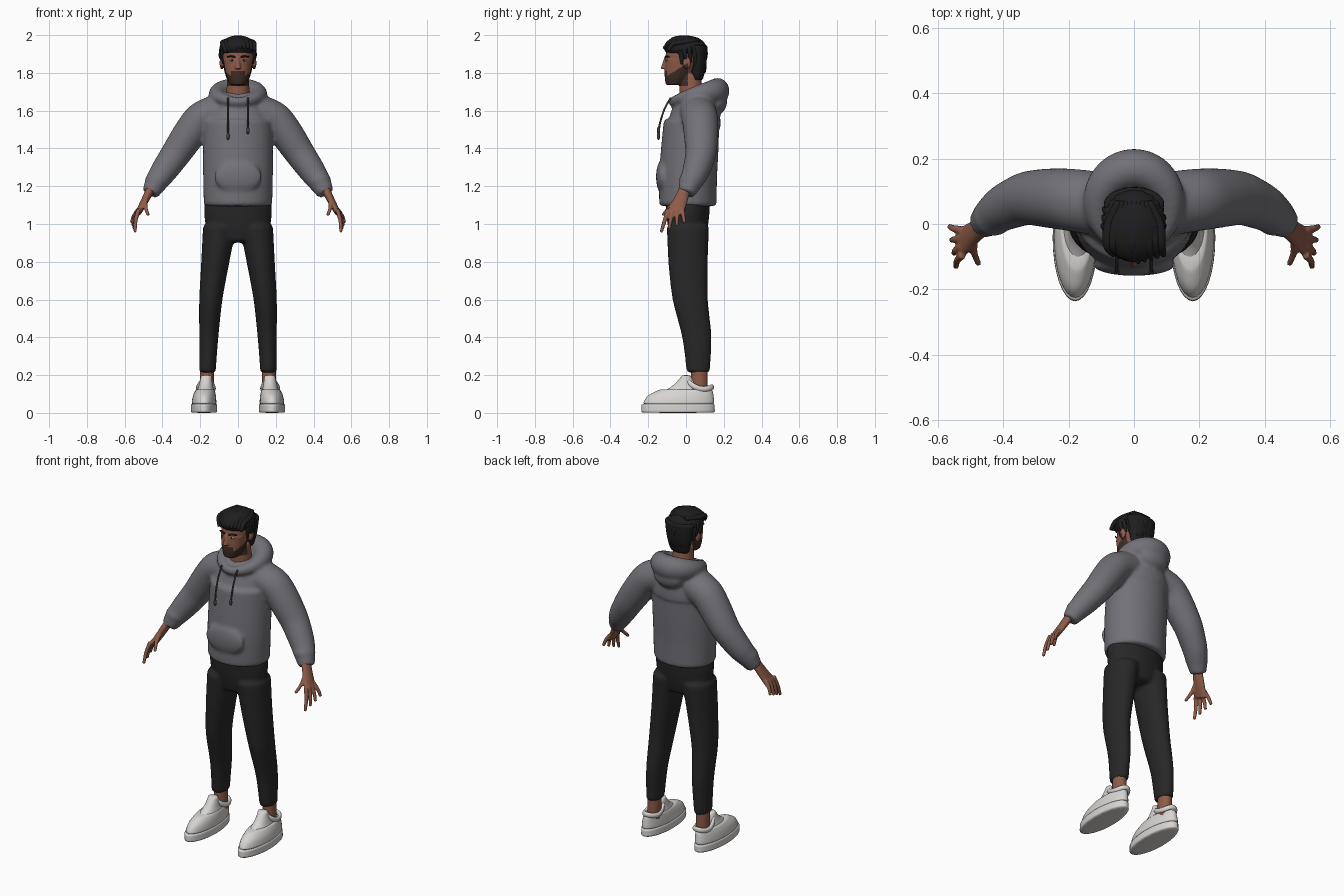
import bpy, bmesh, math, random
from mathutils import Vector, Matrix

cube = bpy.data.objects.get("Cube")
if cube:
    bpy.data.objects.remove(cube, do_unlink=True)
random.seed(4)

DEPTH, UP = Vector((0, 1, 0)), Vector((0, 0, 1))
PAIR = (("left", 1), ("right", -1))


def material(name, red, green, blue):
    mat = bpy.data.materials.new(name)
    mat.use_nodes = True
    mat.diffuse_color = (red, green, blue, 1)
    shader = mat.node_tree.nodes["Principled BSDF"]
    shader.inputs["Base Color"].default_value = mat.diffuse_color
    return mat


GREY = material("hoodie_grey", .17, .165, .185)
BLACK = material("trouser_black", .02, .02, .02)
HAIR = material("hair_black", .013, .013, .014)
SKIN = material("skin", .27, .105, .065)
BEARD = material("beard_brown", .05, .026, .02)
WHITE = material("shoe_white", .68, .66, .64)
CORD = material("cord_dark", .05, .05, .05)
EYE = material("eye_white", .45, .4, .37)
IRIS = material("iris_dark", .02, .015, .01)
LIP = material("lip", .25, .08, .06)


def skin_rings(bm, centres, radii, ref, level=False, closed=False, sides=16):
    """Join elliptical rings that follow a path of centres."""
    count, rings = len(centres), []
    for i, (across, along) in enumerate(radii):
        if closed:
            direction = centres[(i + 1) % count] - centres[i - 1]
        else:
            direction = centres[min(i + 1, count - 1)] - centres[max(i - 1, 0)]
        direction = UP if level else direction.normalized()
        u = (ref - direction * ref.dot(direction)).normalized()
        v = direction.cross(u).normalized()
        angles = [math.tau * k / sides for k in range(sides)]
        rings.append([bm.verts.new(centres[i] + v * across * math.cos(a) + u * along * math.sin(a))
                      for a in angles])
    for i in range(count if closed else count - 1):
        low, high = rings[i], rings[(i + 1) % count]
        for k in range(sides):
            n = (k + 1) % sides
            bm.faces.new((low[k], low[n], high[n], high[k]))
    if not closed:
        bm.faces.new(rings[0])
        bm.faces.new(rings[-1])


def limb(bm, points, wide, deep, swell=(0, 0), ease=1, ref=DEPTH, level=False, side=1):
    """Tapered volume through a few points; radii run from first to last value."""
    path = [Vector((x * side, y, z)) for x, y, z in points]
    last = len(path) - 1
    steps = [0, .1] + [k / 2 for k in range(1, 2 * last)] + [last - .1, last]
    centres, radii = [], []
    for step in steps:
        k = min(int(step), last - 1)
        centres.append(path[k].lerp(path[k + 1], step - k))
        blend, bulge = (step / last) ** ease, math.sin(math.pi * step / last)
        radii.append([first + (final - first) * blend + extra * bulge
                      for (first, final), extra in zip((wide, deep), swell)])
    skin_rings(bm, centres, radii, ref, level)


def blob(bm, centre, size, side=1):
    place = Matrix.Translation((centre[0] * side, centre[1], centre[2]))
    bmesh.ops.create_uvsphere(bm, u_segments=16, v_segments=10, radius=1,
                              matrix=place @ Matrix.Diagonal((*size, 1)))


def build(name, bm, mat, voxel=0):
    bmesh.ops.recalc_face_normals(bm, faces=bm.faces)
    for face in bm.faces:
        face.smooth = True
    mesh = bpy.data.meshes.new(name)
    bm.to_mesh(mesh)
    bm.free()
    mesh.materials.append(mat)
    ob = bpy.data.objects.new(name, mesh)
    bpy.context.collection.objects.link(ob)
    rounding = ob.modifiers.new("rounding", "SUBSURF")
    rounding.levels = rounding.render_levels = 2 if voxel else 1
    if voxel:
        # Fuse overlapping volumes into one soft skin
        fuse = ob.modifiers.new("fuse", "REMESH")
        fuse.mode, fuse.voxel_size, fuse.use_smooth_shade = "VOXEL", voxel, True
        soften = ob.modifiers.new("soften", "SMOOTH")
        soften.factor, soften.iterations = .5, 4
    return ob


# Hoodie: body, yoke, front pocket, sleeves and lowered hood fused together
bm = bmesh.new()
limb(bm, [(0, .01, 1.09), (0, .01, 1.25), (0, .02, 1.4), (0, .03, 1.56)],
     wide=(.185, .185), deep=(.155, .15), swell=(.005, .005), level=True)
limb(bm, [(0, .04, 1.5), (0, .05, 1.6), (0, .06, 1.7)],
     wide=(.185, .1), deep=(.145, .09), ease=2, level=True)
blob(bm, centre=(0, -.125, 1.25), size=(.13, .035, .09))
for label, side in PAIR:
    limb(bm, [(.09, .06, 1.6), (.2, .075, 1.56), (.27, .08, 1.46), (.33, .08, 1.37),
              (.4, .05, 1.27), (.44, .02, 1.21), (.465, 0, 1.16)],
         wide=(.095, .045), deep=(.1, .045), swell=(.004, .003), ease=1.5, side=side)
    blob(bm, centre=(.43, .025, 1.23), size=(.065, .065, .05), side=side)
centres, radii = [], []
for k in range(20):
    angle = math.tau * k / 20
    back = (1 - math.cos(angle)) / 2
    centres.append(Vector((.112 * math.sin(angle), .24 * back - .07, 1.645 + .06 * back ** .7)))
    radii.append((.025 + .04 * back, .025 + .045 * back))
skin_rings(bm, centres, radii, UP, closed=True)
blob(bm, centre=(0, .165, 1.65), size=(.1, .055, .07))
build("hoodie", bm, GREY, voxel=.01)

# Drawcords with thicker tips
for label, side in PAIR:
    bm = bmesh.new()
    tip = 1.48 + .015 * side
    limb(bm, [(.053, -.08, 1.67), (.053, -.115, 1.61), (.053, -.14, 1.53), (.053, -.145, tip)],
         wide=(.005, .005), deep=(.005, .005), side=side)
    blob(bm, centre=(.053, -.146, tip), size=(.009, .009, .02), side=side)
    build(label + "_drawcord", bm, CORD)

# Trousers: hips and two tapered legs fused
bm = bmesh.new()
limb(bm, [(0, .01, .9), (0, .01, 1.13)],
     wide=(.14, .18), deep=(.09, .12), swell=(.025, .01), level=True)
for label, side in PAIR:
    limb(bm, [(.162, .065, .21), (.155, .06, .4), (.145, .02, .6), (.12, .01, .8), (.095, .01, 1)],
         wide=(.045, .092), deep=(.063, .115), swell=(0, .013), ease=1.4, level=True, side=side)
build("trousers", bm, BLACK, voxel=.01)


def finger(bm, root, tip, side):
    """Slightly bowed finger."""
    middle = (root + tip) / 2 + Vector((.008, 0, 0))
    limb(bm, [root, middle, tip], wide=(.0125, .009), deep=(.0135, .009), side=side)


for label, side in PAIR:
    # Shoe: flat sole, sloping upper with tongue, and dipped collar
    bm = bmesh.new()
    limb(bm, [(.18, -.042, 0), (.18, -.042, .05)], wide=(.071, .07), deep=(.2, .198), level=True, side=side)
    build(label + "_shoe_sole", bm, WHITE)
    bm = bmesh.new()
    limb(bm, [(.18, -.04, .045), (.178, -.03, .09), (.174, 0, .125)],
         wide=(.067, .05), deep=(.193, .14), ease=2, level=True, side=side)
    limb(bm, [(.172, -.01, .11), (.17, 0, .15), (.168, 0, .2)],
         wide=(.05, .028), deep=(.12, .02), ease=.8, level=True, side=side)
    centres = []
    for k in range(16):
        angle = math.tau * k / 16
        front = math.cos(angle)
        height = .128 + .018 * front + .028 * front ** 2
        centres.append(Vector((side * .17 + .043 * math.sin(angle), .07 - .07 * front, height)))
    skin_rings(bm, centres, [(.011, .015)] * len(centres), UP, closed=True)
    build(label + "_shoe_upper", bm, WHITE)

    bm = bmesh.new()
    limb(bm, [(.165, .07, .09), (.163, .07, .26)], wide=(.038, .038), deep=(.045, .045), side=side)
    build(label + "_ankle", bm, SKIN)

    # Hand: palm, four fanned fingers and a thumb
    bm = bmesh.new()
    limb(bm, [(.455, 0, 1.2), (.495, -.03, 1.12), (.53, -.058, 1.055)],
         wide=(.025, .016), deep=(.03, .047), side=side)
    for fan in (-1, -.33, .33, 1):
        finger(bm, Vector((.525, -.057 + .037 * fan, 1.08)),
               Vector((.555 + .01 * fan, -.07 + .062 * fan, .98 + .025 * fan)), side)
    finger(bm, Vector((.49, -.05, 1.13)), Vector((.475, -.125, 1.045)), side)
    build(label + "_hand", bm, SKIN, voxel=.005)

# Head: skull, jaw, neck, nose and ears fused
bm = bmesh.new()
blob(bm, centre=(0, -.01, 1.89), size=(.085, .102, .1))
limb(bm, [(0, -.06, 1.735), (0, -.04, 1.79), (0, -.02, 1.88)],
     wide=(.04, .082), deep=(.045, .094), ease=.7, level=True)
limb(bm, [(0, .035, 1.6), (0, .02, 1.8)], wide=(.07, .056), deep=(.07, .058), level=True)
limb(bm, [(0, -.105, 1.885), (0, -.118, 1.82)], wide=(.008, .017), deep=(.009, .018), level=True)
for label, side in PAIR:
    blob(bm, centre=(.085, .005, 1.852), size=(.013, .022, .034), side=side)
head = build("head", bm, SKIN, voxel=.004)

# Beard and moustache coloured by position on the face
bpy.context.view_layer.update()
fine = bpy.data.meshes.new_from_object(head.evaluated_get(bpy.context.evaluated_depsgraph_get()))
head.modifiers.clear()
head.data = fine
fine.materials.append(BEARD)
for face in fine.polygons:
    x, y, z = face.center
    jaw = 1.73 < z < 1.787 + .62 * max(0, y + .095) and y < .01
    moustache = abs(x) < .036 and 1.78 < z < 1.81 and y < -.06
    face.material_index = int(jaw or moustache)

# Facial features
bm = bmesh.new()
blob(bm, centre=(0, -.107, 1.791), size=(.02, .008, .005))
build("lips", bm, LIP)
for label, side in PAIR:
    bm = bmesh.new()
    blob(bm, centre=(.032, -.1, 1.867), size=(.014, .0085, .006), side=side)
    build(label + "_eye", bm, EYE)
    bm = bmesh.new()
    blob(bm, centre=(.031, -.105, 1.867), size=(.006, .005, .006), side=side)
    build(label + "_iris", bm, IRIS)
    bm = bmesh.new()
    limb(bm, [(.014, -.11, 1.883), (.036, -.105, 1.889), (.058, -.09, 1.884)],
         wide=(.006, .004), deep=(.005, .004), ref=UP, side=side)
    build(label + "_eyebrow", bm, HAIR)

# Hair: cap, nape and sideburns, with swept locks over them
bm = bmesh.new()
blob(bm, centre=(0, -.005, 1.935), size=(.1, .116, .064))
limb(bm, [(0, .06, 1.76), (0, .065, 1.85), (0, .06, 1.95)],
     wide=(.055, .097), deep=(.026, .055), ease=.6, level=True)
for label, side in PAIR:
    limb(bm, [(.084, -.025, 1.92), (.079, -.02, 1.845)], wide=(.014, .004), deep=(.018, .008), side=side)
for k in range(-4, 5):
    x, jitter = .019 * k, random.uniform(-.008, .008)
    drop = abs(x) * .3
    limb(bm, [(x * .6, .07, 1.975), (x, 0, 1.985 - drop), (x + jitter, -.07, 1.98 - drop),
              (x + .015, drop - .12, 1.935 - drop + jitter)],
         wide=(.012, .007), deep=(.01, .007), swell=(.01, .007), ref=UP)
for k in range(-6, 7):
    angle, jitter = k * .3, random.uniform(-.01, .01)
    s, c = math.sin(angle), math.cos(angle)
    limb(bm, [(.05 * s, .05 * c, 1.98), (.085 * s, .01 + .085 * c, 1.945),
              (.09 * s + jitter, .015 + .09 * c, 1.89), (.08 * s + jitter, .02 + .08 * c, 1.86 - .06 * max(c, 0))],
         wide=(.01, .005), deep=(.01, .005), swell=(.009, .006), ref=UP)
build("hair", bm, HAIR)
